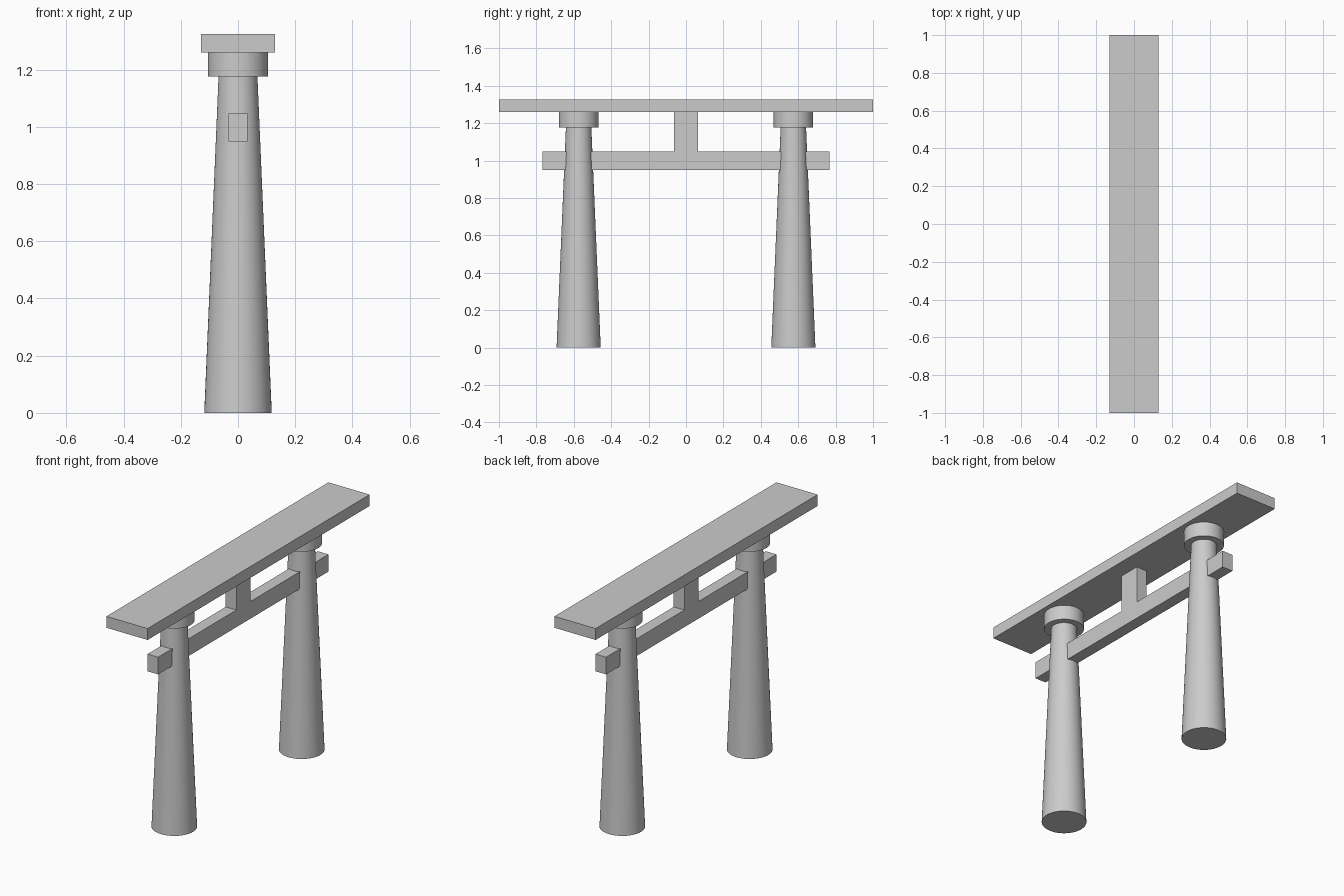
import bpy, math

if "Cube" in bpy.data.objects:
    bpy.data.objects.remove(bpy.data.objects["Cube"])


def box(name, size, z0, z1):
    """Box centred on x = y = 0 between two heights."""
    bpy.ops.mesh.primitive_cube_add(size=1, location=(0, 0, (z0 + z1) / 2))
    ob = bpy.context.object
    ob.name = name
    ob.scale = (size[0], size[1], z1 - z0)
    bpy.ops.object.transform_apply(location=False, rotation=False, scale=True)
    return ob


def round_part(name, y, r0, r1, z0, z1):
    """Smooth round part, radius r0 at the bottom and r1 at the top."""
    bpy.ops.mesh.primitive_cone_add(vertices=48, radius1=r0, radius2=r1,
                                    depth=z1 - z0, location=(0, y, (z0 + z1) / 2))
    ob = bpy.context.object
    ob.name = name
    bpy.ops.object.shade_smooth_by_angle(angle=math.radians(30))
    return ob


BEAM_BOTTOM, BEAM_TOP = 1.26, 1.325
CAP_BOTTOM = 1.176
TIE_BOTTOM, TIE_TOP = 0.949, 1.047

# Tapered pillars with round caps
for side, y in (("left", -0.574), ("right", 0.574)):
    round_part(side + "_pillar", y, 0.118, 0.068, 0, CAP_BOTTOM)
    round_part(side + "_pillar_cap", y, 0.105, 0.105, CAP_BOTTOM, BEAM_BOTTOM)

# Top lintel, tie beam through the pillars, and central strut
box("top_lintel", (0.26, 2.0), BEAM_BOTTOM, BEAM_TOP)
box("tie_beam", (0.067, 1.535), TIE_BOTTOM, TIE_TOP)
box("centre_strut", (0.067, 0.126), TIE_TOP, BEAM_BOTTOM)
